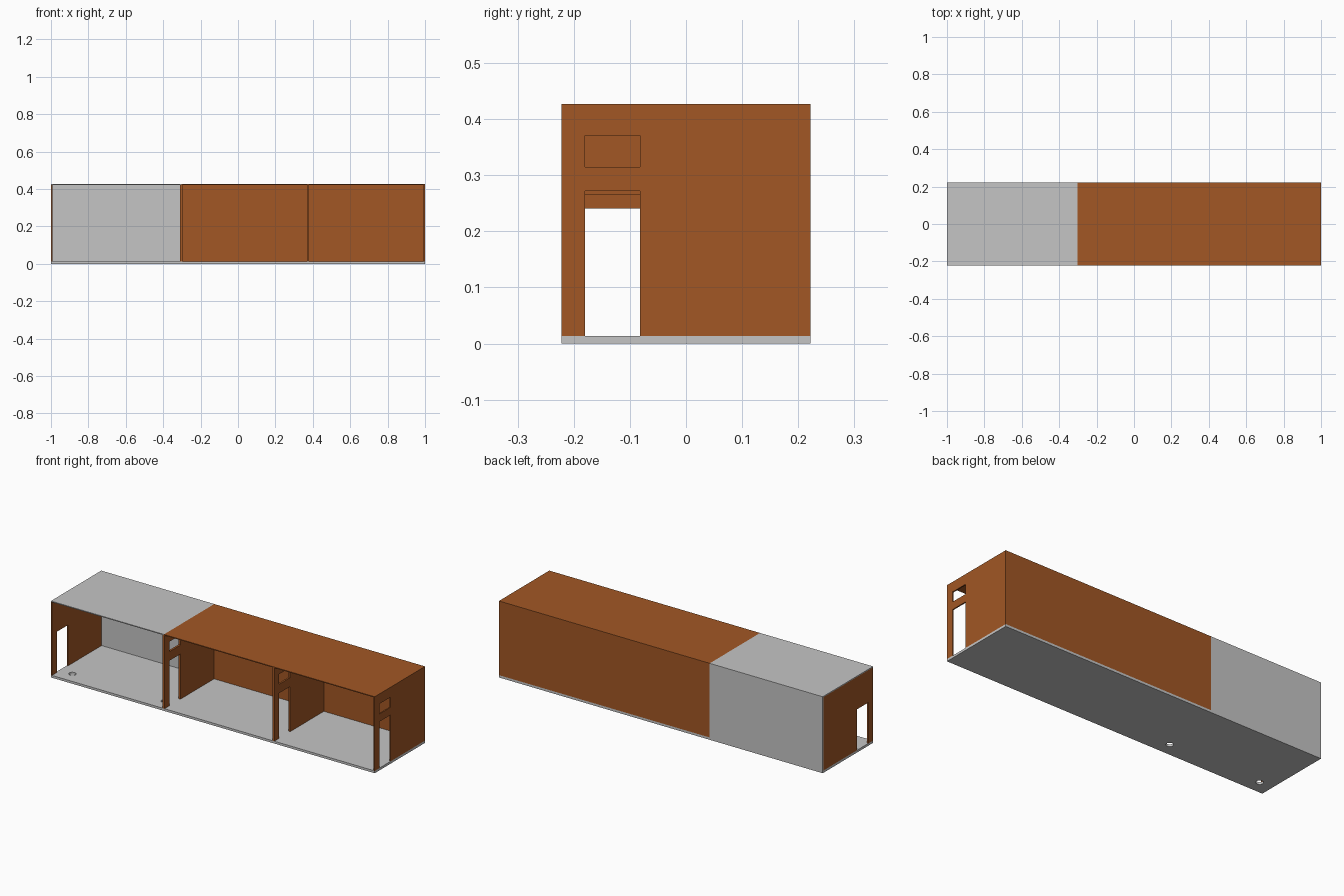
import bpy, bmesh, math
from mathutils import Matrix

if "Cube" in bpy.data.objects:
    bpy.data.objects.remove(bpy.data.objects["Cube"])

def material(name, rgb):
    m = bpy.data.materials.new(name)
    m.diffuse_color = (*rgb, 1)
    m.use_nodes = True
    m.node_tree.nodes["Principled BSDF"].inputs["Base Color"].default_value = m.diffuse_color
    return m

GREY = material("light grey panel", (0.56, 0.56, 0.56))
BROWN = material("rust brown", (0.36, 0.095, 0.018))

# Overall dimensions
W, D, H = 1.0, 0.222, 0.427          # half length, half depth, height
FLOOR, ROOF, T = 0.013, 0.005, 0.007  # thicknesses
SPLIT = -0.302                        # grey room ends here
TOP = H - ROOF

# Local (u, v, w) -> world (w, u, v), for walls across the length
ACROSS = Matrix(((0, 0, 1, 0), (1, 0, 0, 0), (0, 1, 0, 0), (0, 0, 0, 1)))

def rect(u0, u1, v0, v1):
    return [(u0, v0), (u1, v0), (u1, v1), (u0, v1)]

def circle(u, v, r, n=24):
    return [(u + r * math.cos(2 * math.pi * i / n), v + r * math.sin(2 * math.pi * i / n)) for i in range(n)]

def plate(name, loops, thick, matrix, mats, rule=None):
    """Filled outline with holes, extruded; rule(normal) picks the second colour."""
    cu = bpy.data.curves.new(name + "_profile", 'CURVE')
    cu.dimensions, cu.fill_mode, cu.extrude = '2D', 'BOTH', thick / 2
    for loop in loops:
        s = cu.splines.new('POLY')
        s.points.add(len(loop) - 1)
        for p, (u, v) in zip(s.points, loop):
            p.co = (u, v, 0, 1)
        s.use_cyclic_u = True
    tmp = bpy.data.objects.new(name + "_profile", cu)
    me = bpy.data.meshes.new_from_object(tmp)
    bpy.data.objects.remove(tmp)
    bpy.data.curves.remove(cu)
    me.name = name
    me.transform(matrix)
    bm = bmesh.new()
    bm.from_mesh(me)
    bmesh.ops.remove_doubles(bm, verts=bm.verts, dist=1e-5)
    bmesh.ops.recalc_face_normals(bm, faces=bm.faces)
    for f in bm.faces:
        f.smooth = False
        f.normal_update()
        f.material_index = 1 if rule and rule(f.normal) else 0
    bm.to_mesh(me)
    bm.free()
    me.materials.clear()
    for m in mats:
        me.materials.append(m)
    ob = bpy.data.objects.new(name, me)
    bpy.context.collection.objects.link(ob)
    return ob

def cross_wall(name, x, thick, door_top, window, mats, rule=None):
    # Wall outline with a door notch, and an optional window above it
    a, b, back = -0.18, -0.082, D - T
    loops = [[(-D, FLOOR), (a, FLOOR), (a, door_top), (b, door_top),
              (b, FLOOR), (back, FLOOR), (back, TOP), (-D, TOP)]]
    if window:
        loops.append(rect(a, b, 0.315, 0.371))
    plate(name, loops, thick, Matrix.Translation((x, 0, 0)) @ ACROSS, mats, rule)

# Floor slab with two drain holes in the grey room
plate("floor", [rect(-W, W, -D, D), circle(-0.92, -0.147, 0.019), circle(-0.35, -0.147, 0.019)],
      FLOOR, Matrix.Translation((0, 0, FLOOR / 2)), [GREY])

# Roof and back wall: grey cladding with brown lining on the left, brown on the right
UPRIGHT = Matrix.Translation((0, D - T / 2, 0)) @ Matrix.Rotation(math.pi / 2, 4, 'X')
for side, x0, x1, mats in (("grey", -W, SPLIT, [GREY, BROWN]), ("brown", SPLIT, W, [BROWN, BROWN])):
    plate(side + "_roof", [rect(x0, x1, -D, D)], ROOF,
          Matrix.Translation((0, 0, H - ROOF / 2)), mats[:2 if side == "grey" else 1],
          (lambda n: n.z < -0.5) if side == "grey" else None)
    plate(side + "_back_wall", [rect(x0, x1, FLOOR, TOP)], T, UPRIGHT,
          mats[:2 if side == "grey" else 1],
          (lambda n: n.y < -0.5) if side == "grey" else None)

# Left end wall: grey outside, brown inside and on its edges
cross_wall("left_end_wall", -W + T / 2, T, 0.241, False, [BROWN, GREY], lambda n: n.x < -0.5)

# Partitions and right end wall with door and window
cross_wall("left_partition", -0.304, 0.012, 0.265, True, [BROWN])
cross_wall("right_partition", 0.375, 0.010, 0.265, True, [BROWN])
cross_wall("right_end_wall", W - T / 2, T, 0.272, True, [BROWN])
